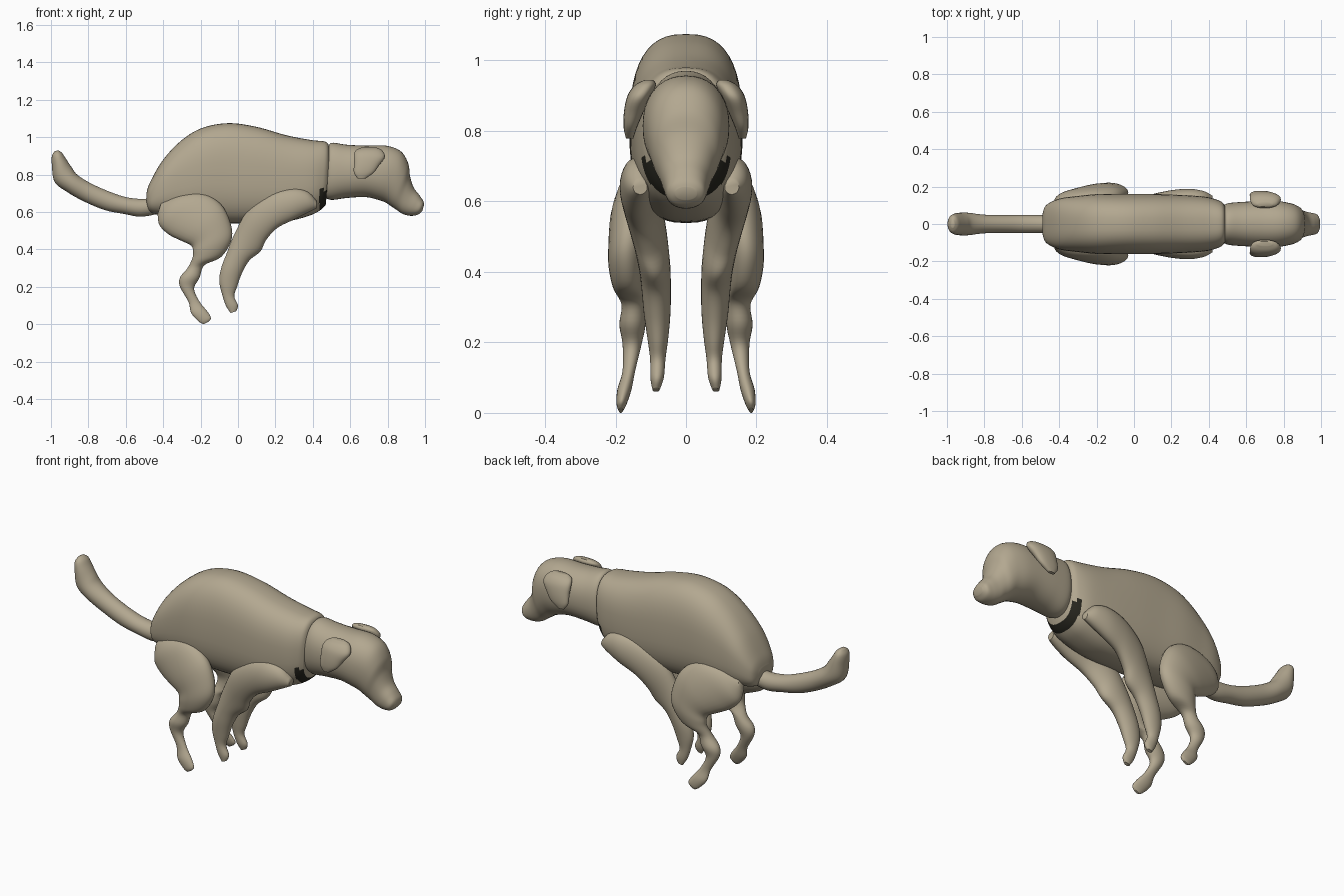
import bpy, bmesh, math

if "Cube" in bpy.data.objects:
    bpy.data.objects.remove(bpy.data.objects["Cube"], do_unlink=True)


def material(name, colour):
    mat = bpy.data.materials.new(name)
    mat.use_nodes = True
    mat.diffuse_color = colour
    mat.node_tree.nodes["Principled BSDF"].inputs["Base Color"].default_value = colour
    return mat


TAN = material("tan coat", (0.45, 0.39, 0.28, 1))
DARK = material("dark chest", (0.02, 0.019, 0.013, 1))


def catmull(p, q, r, s, t):
    """Smooth blend between q and r."""
    return 0.5 * (2 * q + (r - p) * t + (2 * p - 5 * q + 4 * r - s) * t * t
                  + (3 * q - p - 3 * r + s) * t ** 3)


def refine(sections, steps):
    """Insert smooth in-between sections."""
    last = len(sections) - 1
    result = []
    for i in range(last):
        four = [sections[max(0, min(last, i + k))] for k in (-1, 0, 1, 2)]
        for j in range(steps):
            result.append([catmull(*vals, j / steps) for vals in zip(*four)])
    result.append(list(sections[-1]))
    return result


def rounded(value, power):
    return math.copysign(abs(value) ** (2 / power), value)


def loft(name, sections, side=1, power=2.0, sides=28, steps=5):
    """Skin sections (x, z of one edge, x, z of the other, y centre, half width), in hundredths."""
    bm = bmesh.new()
    rings = []
    for section in refine(sections, steps):
        xa, za, xb, zb, y, half = [v / 100 for v in section]
        ring = []
        for k in range(sides):
            angle = math.tau * k / sides
            c, s = rounded(math.cos(angle), power), rounded(math.sin(angle), power)
            ring.append(bm.verts.new(((xa + xb) / 2 + c * (xb - xa) / 2,
                                      side * (y + s * max(half, 0.002)),
                                      (za + zb) / 2 + c * (zb - za) / 2)))
        rings.append(ring)
    for low, high in zip(rings, rings[1:]):
        for k in range(sides):
            n = (k + 1) % sides
            bm.faces.new((low[k], low[n], high[n], high[k]))
    bm.faces.new(rings[0])
    bm.faces.new(rings[-1])
    bmesh.ops.recalc_face_normals(bm, faces=bm.faces)
    mesh = bpy.data.meshes.new(name)
    bm.to_mesh(mesh)
    bm.free()
    obj = bpy.data.objects.new(name, mesh)
    bpy.context.collection.objects.link(obj)
    mesh.materials.append(TAN)
    bpy.ops.object.select_all(action="DESELECT")
    obj.select_set(True)
    bpy.context.view_layer.objects.active = obj
    bpy.ops.object.shade_smooth_by_angle(angle=math.radians(50))
    return obj


# Arched torso, rump to collar
torso = loft("torso", [
    (-49, 65, -49, 70, 0, 5), (-47, 60, -47, 76, 0, 10), (-40, 58, -40, 88, 0, 13.5),
    (-30, 56, -30, 98.5, 0, 15), (-19, 55, -19, 105, 0, 16), (-5, 54, -5, 107.5, 0, 16),
    (10, 54, 10, 105.5, 0, 16), (26, 55, 26, 101, 0, 15.5), (38, 58, 39, 98.5, 0, 14.5),
    (44, 61, 47, 97.5, 0, 12.5), (47, 64, 49, 94, 0, 10.5)],
    power=2.6, sides=48, steps=8)

# Dark patch low on the front of the chest
torso.data.materials.append(DARK)
for face in torso.data.polygons:
    x, y, z = face.center
    if x > 0.435 and z < 0.72:
        face.material_index = 1

# Neck, skull and drooping muzzle
loft("head", [
    (46, 68, 48, 94, 0, 9), (50, 66.5, 50, 97, 0, 11), (58, 67.5, 58, 96, 0, 11.8),
    (68, 68, 68, 95.5, 0, 12.2), (75, 66.5, 79, 95.5, 0, 12.2), (79, 65, 87, 92.5, 0, 11.2),
    (82, 63, 91, 86, 0, 9.8), (85, 61, 92, 79, 0, 8), (88, 59, 94, 73, 0, 6.8),
    (92, 58, 97, 69, 0, 6), (96, 58.5, 99, 66, 0, 5.2), (98.5, 60.5, 99.5, 64, 0, 3)],
    power=2.2, sides=40, steps=6)

# Tail curling up at the tip
loft("tail", [
    (-43, 59, -43, 68, 0, 4.5), (-52, 57.5, -51, 67, 0, 4.8), (-61, 59, -60, 68, 0, 4.8),
    (-71, 61, -69, 71, 0, 4.8), (-82, 65.5, -79, 75.5, 0, 5), (-91, 70.5, -86, 80, 0, 6),
    (-98, 76, -89, 84, 0, 6), (-99.5, 85, -92, 88.5, 0, 5.5),
    (-99.5, 90, -94, 91.5, 0, 4.5), (-98, 92.5, -96, 93, 0, 2)])

HIND_LEG = [
    (-43, 59, -41, 65, 11, 2), (-42, 53, -31, 69, 12.5, 4.5), (-37, 48, -19, 70, 13.5, 6),
    (-30, 44.5, -9, 64, 15, 6.5), (-25, 42, -4, 54, 16, 6), (-24, 38.5, -3.5, 45, 17, 5),
    (-24.5, 35, -9, 36, 16.5, 4.2), (-27, 30, -18, 31.5, 15, 3.3),
    (-31, 25, -20.5, 25, 15.2, 3.7), (-31, 20, -23.5, 19, 15.3, 2.7),
    (-26.5, 12, -20.5, 12, 16.2, 1.8), (-25, 6, -16.5, 7, 17.5, 2),
    (-21, 1.5, -14.5, 3.5, 18.3, 1.4), (-18.5, 0, -15.5, 1.5, 18.5, 0.6)]

FORE_LEG = [
    (42, 62, 42, 66, 13, 2), (38, 60, 37, 71, 13.5, 4), (30, 56, 29, 72.5, 13.8, 5),
    (21, 51.5, 18, 70, 13, 5), (15, 45, 6, 62, 11, 5), (12, 39, -2, 48, 9.2, 4.6),
    (6, 34, -6, 38, 8.5, 4.2), (2, 27, -9, 30, 8.2, 3.8), (-0.5, 20, -10, 23, 8, 3),
    (-2, 15, -8.5, 16, 8, 2.2), (0, 10, -6.5, 10, 8.2, 1.9), (-1, 7, -4, 6, 8.5, 1)]

EAR = [
    (66, 94.5, 74, 94.5, 10.5, 1.2), (63, 93, 77, 93, 11.5, 3), (62, 90.5, 78.5, 89.5, 13.3, 3.3),
    (62, 86, 75.5, 85, 14.8, 2.8), (62, 81, 72.5, 81, 15.8, 1.9), (64, 77.8, 68, 77.8, 16, 1)]

# Paired limbs and ears
for label, side in (("left", 1), ("right", -1)):
    loft(label + "_hind_leg", HIND_LEG, side)
    loft(label + "_fore_leg", FORE_LEG, side)
    loft(label + "_ear", EAR, side, power=2.3)
